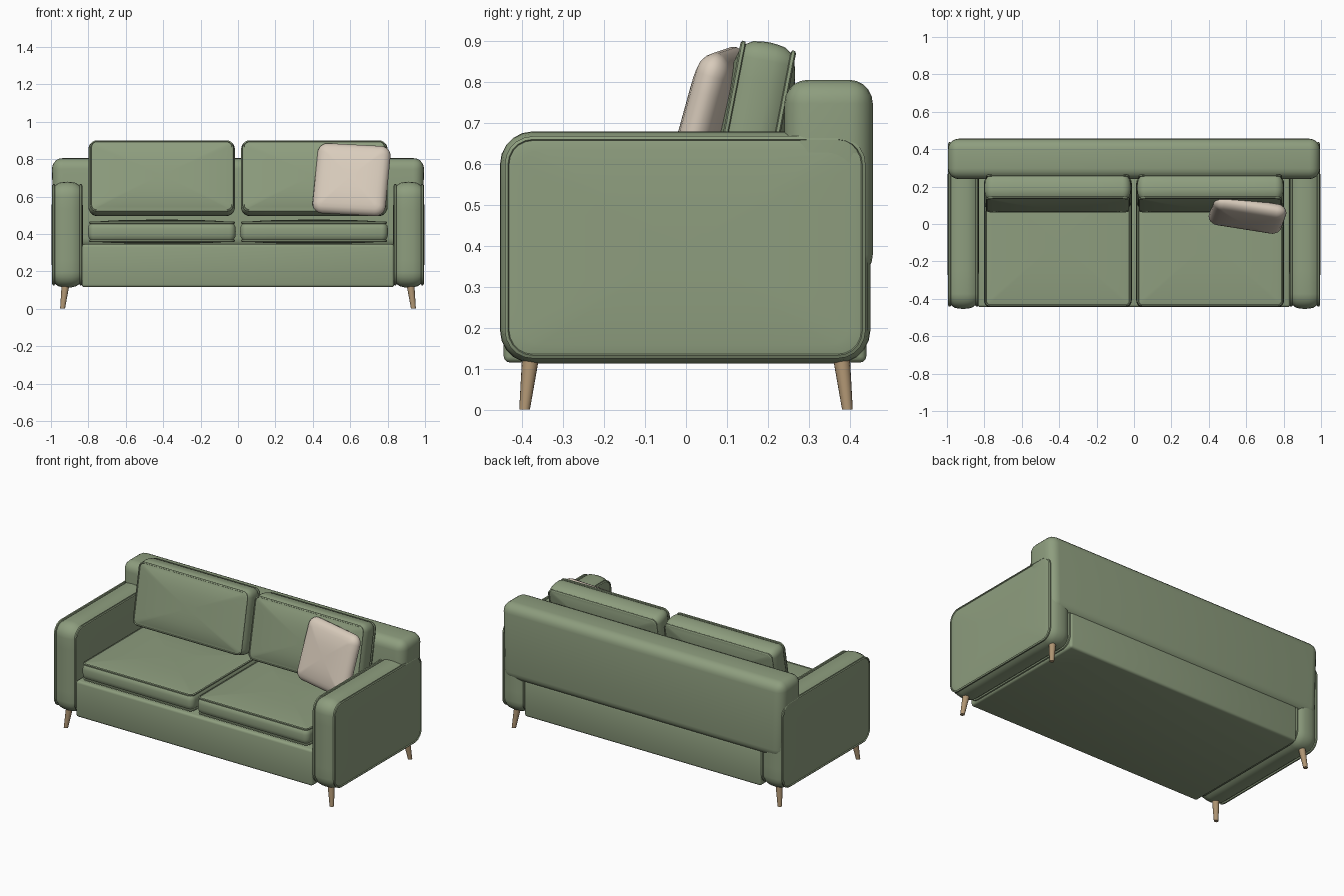
import bpy, bmesh, math
from mathutils import Matrix, Vector, Euler

if "Cube" in bpy.data.objects:
    bpy.data.objects.remove(bpy.data.objects["Cube"])


def material(name, rgb):
    m = bpy.data.materials.new(name)
    m.diffuse_color = (*rgb, 1)
    m.use_nodes = True
    m.node_tree.nodes["Principled BSDF"].inputs["Base Color"].default_value = m.diffuse_color
    return m


GREEN = material("green_fabric", (0.27, 0.34, 0.21))
CREAM = material("cream_fabric", (0.69, 0.60, 0.50))
WOOD = material("wood", (0.43, 0.30, 0.17))


def finish(name, bm, mat, loc=(0, 0, 0), rot=(0, 0, 0), angle=40):
    bmesh.ops.recalc_face_normals(bm, faces=bm.faces)
    me = bpy.data.meshes.new(name)
    bm.to_mesh(me)
    bm.free()
    ob = bpy.data.objects.new(name, me)
    bpy.context.collection.objects.link(ob)
    me.materials.append(mat)
    ob.location = loc
    ob.rotation_euler = Euler([math.radians(a) for a in rot])
    bpy.ops.object.select_all(action='DESELECT')
    ob.select_set(True)
    bpy.context.view_layer.objects.active = ob
    bpy.ops.object.shade_smooth_by_angle(angle=math.radians(angle))
    return ob


def outline(a, b, r, seg=5, side=6):
    """Rounded rectangle, half-sizes a and b, with points along the straight sides."""
    corners = [(1, 1), (-1, 1), (-1, -1), (1, -1)]
    pts = []
    for k, (sx, sy) in enumerate(corners):
        for i in range(seg + 1):
            t = math.pi / 2 * (k + i / seg)
            pts.append(Vector((sx * (a - r) + r * math.cos(t), sy * (b - r) + r * math.sin(t))))
        nx, ny = corners[(k + 1) % 4]
        t = math.pi / 2 * (k + 1)
        end = Vector((nx * (a - r) + r * math.cos(t), ny * (b - r) + r * math.sin(t)))
        start = pts[-1]
        pts += [start.lerp(end, i / side) for i in range(1, side)]
    return pts


def padded(name, axis, a, b, r, half_rim, bulge, mat, loc, rot=(0, 0, 0)):
    """Cushion shape: outline swept through a mirrored rim profile, with bulging caps.
    half_rim lists (inset, height) from the cap edge to the middle of the rim."""
    order = {'x': (2, 0, 1), 'y': (0, 2, 1), 'z': (0, 1, 2)}[axis]
    rim = half_rim + [(i, -w) for i, w in reversed(half_rim) if w > 0]
    bm = bmesh.new()

    def ring(inset, w, s=1.0):
        out = []
        for p in outline(a - inset, b - inset, max(r - inset, 0.012)):
            c = (p.x * s, p.y * s, w)
            out.append(bm.verts.new([c[i] for i in order]))
        return out

    inset, h = half_rim[0]
    scales = [0.15, 0.4, 0.6, 0.75, 0.88, 0.95]
    rings = [ring(inset, h + bulge * (1 - s ** 3), s) for s in scales]
    rings += [ring(i, w) for i, w in rim]
    rings += [ring(inset, -h - bulge * (1 - s ** 3), s) for s in reversed(scales)]
    n = len(rings[0])
    for p, q in zip(rings, rings[1:]):
        for i in range(n):
            bm.faces.new((p[i], p[(i + 1) % n], q[(i + 1) % n], q[i]))
    bm.faces.new(rings[0])
    bm.faces.new(rings[-1])
    return finish(name, bm, mat, loc, rot)


def piped_rim(h, edge, pipe):
    """Cap edge, a raised piping seam, then a rounded rim."""
    return [(edge + pipe * 2.4, h), (edge + pipe * 0.9, h - pipe * 0.3), (edge + pipe * 0.5, h + pipe * 0.5),
            (edge - pipe * 0.6, h - pipe * 0.1), (edge - pipe * 0.5, h - pipe * 1.3),
            (edge + pipe * 0.5, h - pipe * 1.7), (edge * 0.4, h * 0.6), (edge * 0.1, h * 0.3), (0, 0)]


def block(name, lo, hi, bevel, seg=4, taper=0.0):
    """Rounded box; taper narrows the lower end in x."""
    bm = bmesh.new()
    lo, hi = Vector(lo), Vector(hi)
    bmesh.ops.create_cube(bm, size=1, matrix=Matrix.Translation((lo + hi) / 2) @ Matrix.Diagonal((*(hi - lo), 1)))
    for v in bm.verts:
        if v.co.z < (lo.z + hi.z) / 2:
            v.co.x *= 1 - taper
    bmesh.ops.bevel(bm, geom=bm.edges[:], offset=bevel, segments=seg, profile=0.5, affect='EDGES')
    return finish(name, bm, GREEN)


# Frame
block("base", (-0.835, -0.445, 0.115), (0.835, 0.44, 0.345), 0.015, 3)
block("backrest", (-0.996, 0.24, 0.32), (0.996, 0.456, 0.805), 0.058, 5, 0.012)

for s, side in ((-1, "left"), (1, "right")):
    # Arms with piped side panels
    padded(side + "_arm", 'x', 0.452, 0.283, 0.08, piped_rim(0.077, 0.016, 0.007), 0.008,
           GREEN, (s * 0.913, -0.002, 0.396))
    # Seat and back cushions
    padded(side + "_seat_cushion", 'z', 0.395, 0.35, 0.035, piped_rim(0.052, 0.008, 0.006), 0.012,
           GREEN, (s * 0.407, -0.095, 0.412))
    padded(side + "_back_cushion", 'y', 0.392, 0.202, 0.045, piped_rim(0.066, 0.012, 0.006), 0.02,
           GREEN, (s * 0.408, 0.165, 0.698), (-11, 0, 0))
    # Splayed tapered legs
    for f, end in ((-1, "front"), (1, "back")):
        bm = bmesh.new()
        rings = []
        for x, y, z, r in ((0.938, 0.394, 0, 0.013), (0.922, 0.379, 0.13, 0.021)):
            rings.append([bm.verts.new((s * x + r * math.cos(t), f * y + r * math.sin(t), z))
                          for t in (math.tau * i / 16 for i in range(16))])
        for i in range(16):
            j = (i + 1) % 16
            bm.faces.new((rings[0][i], rings[0][j], rings[1][j], rings[1][i]))
        bm.faces.new(rings[0])
        bm.faces.new(rings[1])
        finish(end + "_" + side + "_leg", bm, WOOD)

# Throw pillow
padded("throw_pillow", 'y', 0.198, 0.195, 0.055,
       [(0.05, 0.042), (0.03, 0.037), (0.014, 0.027), (0.004, 0.014), (0, 0)], 0.012,
       CREAM, (0.607, 0.05, 0.69), (-16, 3, -9))
